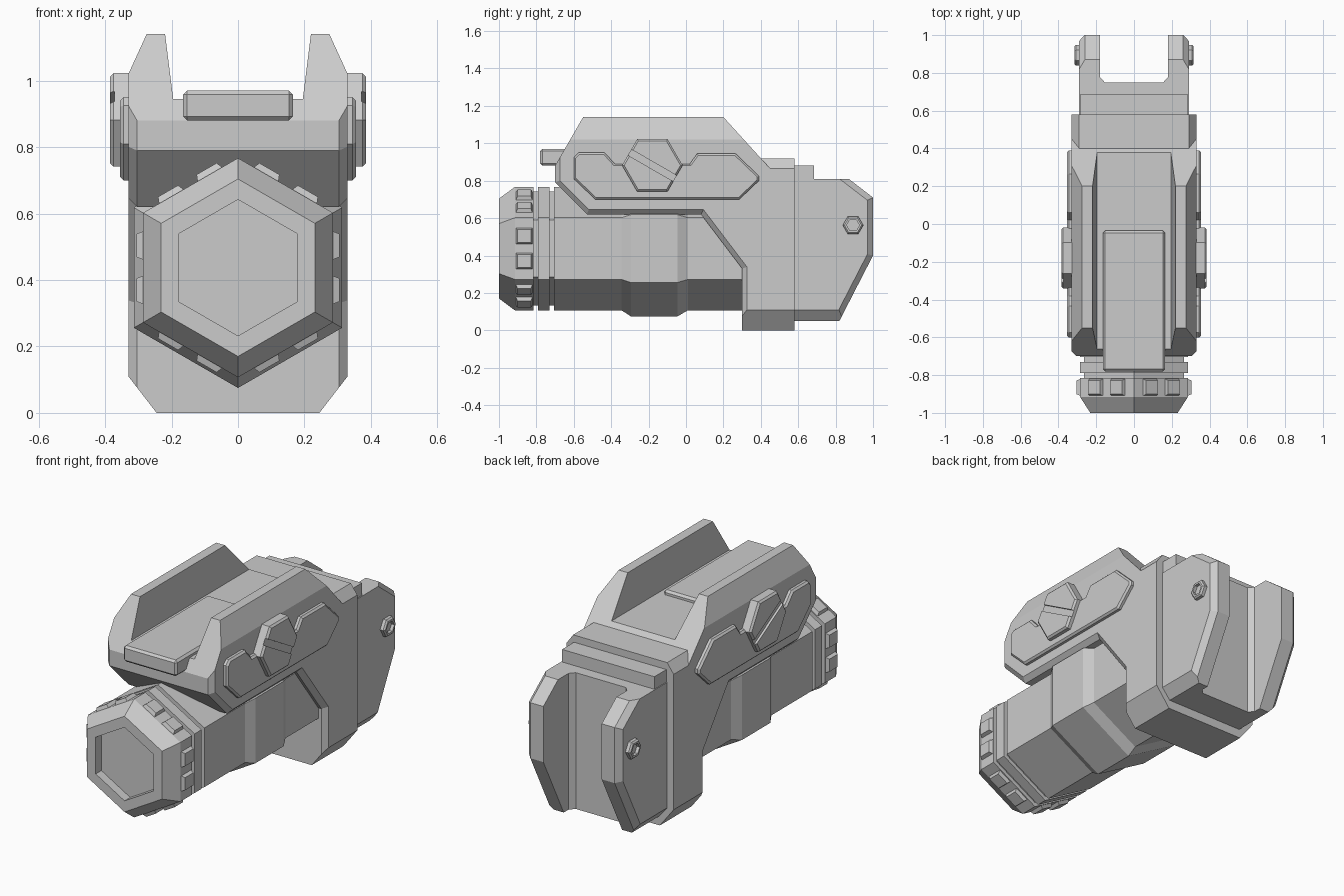
import bpy, bmesh, math
from mathutils import Matrix, Vector

old = bpy.data.objects.get("Cube")
if old:
    bpy.data.objects.remove(old, do_unlink=True)

grey = bpy.data.materials.new("matte_grey")
grey.use_nodes = True
grey.diffuse_color = (0.6, 0.6, 0.6, 1)
grey.node_tree.nodes["Principled BSDF"].inputs["Base Color"].default_value = (0.6, 0.6, 0.6, 1)


def finish(name, bm, mirror=False):
    """Turn a bmesh into a flat shaded object, optionally mirrored in x."""
    bmesh.ops.recalc_face_normals(bm, faces=bm.faces)
    mesh = bpy.data.meshes.new(name)
    bm.to_mesh(mesh)
    bm.free()
    mesh.materials.append(grey)
    obj = bpy.data.objects.new(name, mesh)
    bpy.context.collection.objects.link(obj)
    if mirror:
        obj.modifiers.new("mirror", "MIRROR").use_mirror_merge = False
    return obj


def prism(points, axis, lo, hi):
    """Extrude a 2D profile along one axis."""
    place = {"x": lambda a, b, t: (t, a, b),
             "y": lambda a, b, t: (a, t, b),
             "z": lambda a, b, t: (a, b, t)}[axis]
    bm = bmesh.new()
    ends = [[bm.verts.new(place(a, b, t)) for a, b in points] for t in (lo, hi)]
    for ring in ends:
        bm.faces.new(ring)
    for i in range(len(points)):
        j = (i + 1) % len(points)
        bm.faces.new((ends[0][i], ends[0][j], ends[1][j], ends[1][i]))
    bmesh.ops.recalc_face_normals(bm, faces=bm.faces)
    return bm


def bevel(bm, size, rule):
    """Chamfer the edges whose two end points satisfy the rule."""
    edges = [e for e in bm.edges if rule(e.verts[0].co, e.verts[1].co)]
    bmesh.ops.bevel(bm, geom=edges, offset=size, offset_type="OFFSET",
                    segments=1, profile=0.5, affect="EDGES")


def chamfer_sides(bm, a, b):
    """Slice off both flanks along the line a-b given as (x, z)."""
    dx, dz = b[0] - a[0], b[1] - a[1]
    normal = Vector((abs(dz), 0, -dx if dz > 0 else dx))
    for side in (1, -1):
        cut = bmesh.ops.bisect_plane(
            bm, geom=bm.verts[:] + bm.edges[:] + bm.faces[:], dist=1e-5,
            plane_co=(a[0] * side, 0, a[1]),
            plane_no=(normal.x * side, 0, normal.z), clear_outer=True)
        edges = [g for g in cut["geom_cut"] if isinstance(g, bmesh.types.BMEdge)]
        bmesh.ops.edgeloop_fill(bm, edges=edges)


def carve(obj, bm):
    """Subtract a solid and bake the result."""
    cutter = finish("cutter", bm)
    cutter.hide_render = True
    mod = obj.modifiers.new("carve", "BOOLEAN")
    mod.operation, mod.solver, mod.object = "DIFFERENCE", "EXACT", cutter
    bpy.context.view_layer.update()
    deps = bpy.context.evaluated_depsgraph_get()
    mesh = bpy.data.meshes.new_from_object(obj.evaluated_get(deps))
    obj.modifiers.clear()
    obj.data = mesh
    bpy.data.objects.remove(cutter, do_unlink=True)


def both(points):
    """Close a half profile by reflecting it in x."""
    return points + [(-a, b) for a, b in reversed(points)]


def hexagon(cy, cz, r):
    return [(cy + r * math.cos(k * math.pi / 3), cz + r * math.sin(k * math.pi / 3))
            for k in range(6)]


# Six-sided lamp tube with recessed lens, grooves and a swollen middle
AXIS_Z, R = 0.437, 0.33
stations = [(-0.95, 0.205), (-1, 0.205), (-1, 0.267), (-0.915, R), (-0.815, R),
            (-0.815, 0.305), (-0.79, 0.305), (-0.79, R), (-0.73, R), (-0.73, 0.305),
            (-0.705, 0.305), (-0.705, R), (-0.345, R), (-0.295, 0.362),
            (-0.045, 0.362), (0.01, R), (0.4, R)]
bm = bmesh.new()
rings = []
for y, r in stations:
    rings.append([bm.verts.new((r * math.sin(k * math.pi / 3), y,
                                AXIS_Z + r * math.cos(k * math.pi / 3))) for k in range(6)])
for one, two in zip(rings, rings[1:]):
    for k in range(6):
        n = (k + 1) % 6
        bm.faces.new((one[k], one[n], two[n], two[k]))
bm.faces.new(rings[0])
bm.faces.new(rings[-1])
finish("lamp_tube", bm)

# Tapered grip blocks, two on each flat of the bezel
bm = bmesh.new()
for k in range(6):
    turn = Matrix.Translation((0, 0, AXIS_Z)) @ Matrix.Rotation(k * math.pi / 3, 4, "Y")
    for offset in (-0.067, 0.067):
        block = bmesh.ops.create_cube(bm, size=1)["verts"]
        for v in block:
            taper = 0.72 if v.co.x > 0 else 1
            v.co = Vector((0.288 + v.co.x * 0.034, -0.865 + v.co.y * 0.1 * taper,
                           offset + v.co.z * 0.097 * taper))
        bmesh.ops.transform(bm, matrix=turn, verts=block)
finish("bezel_grips", bm)

# Main housing with side rails and a channel along the top
W = 0.33
bm = prism([(-0.7, 0.88), (-0.7, 0.79), (-0.53, 0.62), (0.08, 0.62), (0.3, 0.33),
            (0.3, 0), (0.45, 0), (0.45, 0.865), (0.2, 1.14), (-0.55, 1.14)], "x", -W, W)
bevel(bm, 0.026, lambda a, b: abs(a.x - b.x) < 0.01 and max(a.z, b.z) < 0.89
      and max(a.y, b.y) < 0.31)
chamfer_sides(bm, (0.245, 0), (W, 0.11))
chamfer_sides(bm, (W, 1.02), (0.275, 1.14))
housing = finish("housing", bm)
carve(housing, prism(both([(0.195, 0.945), (0.227, 1.2)]), "y", -1.2, 0.7))

# Rear collar and narrower step behind it
finish("rear_collar", prism(both([(0.245, 0), (W, 0.11), (W, 0.865), (0.29, 0.92)]),
                            "y", 0.4, 0.58))
finish("rear_step", prism(both([(0.24, 0.05), (0.285, 0.11), (0.285, 0.88)]),
                          "y", 0.55, 0.685))

# Forked rear mount
bm = prism([(0.56, 0.05), (0.82, 0.05), (1, 0.4), (1, 0.71), (0.87, 0.81), (0.56, 0.81)],
           "x", -0.29, 0.29)
bevel(bm, 0.03, lambda a, b: abs(a.x - b.x) < 0.01 and max(a.y, b.y) > 0.9)
chamfer_sides(bm, (0.24, 0.05), (0.29, 0.11))
fork = finish("rear_fork", bm)
carve(fork, prism(both([(0.155, 0.75), (0.18, 0.778), (0.18, 1.2)]), "z", -0.2, 1.2))

# Top slab lying in the channel
bm = prism(both([(0.165, 0.88), (0.165, 0.97)]), "y", -0.78, -0.035)
bevel(bm, 0.012, lambda a, b: True)
finish("top_slab", bm)

# Side plates
X_CAP = 0.355
bm = prism([(-0.6, 0.81), (-0.485, 0.7), (0.285, 0.7), (0.39, 0.8), (0.39, 0.825),
            (0.265, 0.945), (0.06, 0.945), (0.02, 0.89), (-0.38, 0.89), (-0.435, 0.95),
            (-0.575, 0.95), (-0.6, 0.925)], "x", 0.3, X_CAP)
bevel(bm, 0.01, lambda a, b: min(a.x, b.x) > X_CAP - 0.001)
finish("side_plate", bm, mirror=True)

# Hexagonal dials with a slanted screw slot
DIAL = (-0.18, 0.882)
bm = prism(hexagon(*DIAL, 0.162), "x", 0.29, 0.385)
bevel(bm, 0.01, lambda a, b: min(a.x, b.x) > 0.384)
dial = finish("dial", bm)
along = Vector((math.cos(math.pi / 6), -math.sin(math.pi / 6)))
across = Vector((along.y, -along.x)) * 0.018
corners = [Vector(DIAL) + along * s * 0.3 + across * t
           for s, t in ((-1, -1), (1, -1), (1, 1), (-1, 1))]
carve(dial, prism([tuple(c) for c in corners], "x", 0.372, 0.5))
dial.modifiers.new("mirror", "MIRROR").use_mirror_merge = False

# Hex bolts with sockets on the fork
bm = prism(hexagon(0.893, 0.562, 0.055), "x", 0.25, 0.316)
bevel(bm, 0.008, lambda a, b: min(a.x, b.x) > 0.315)
bolt = finish("fork_bolt", bm)
carve(bolt, prism(hexagon(0.893, 0.562, 0.034), "x", 0.298, 0.4))
bolt.modifiers.new("mirror", "MIRROR").use_mirror_merge = False
